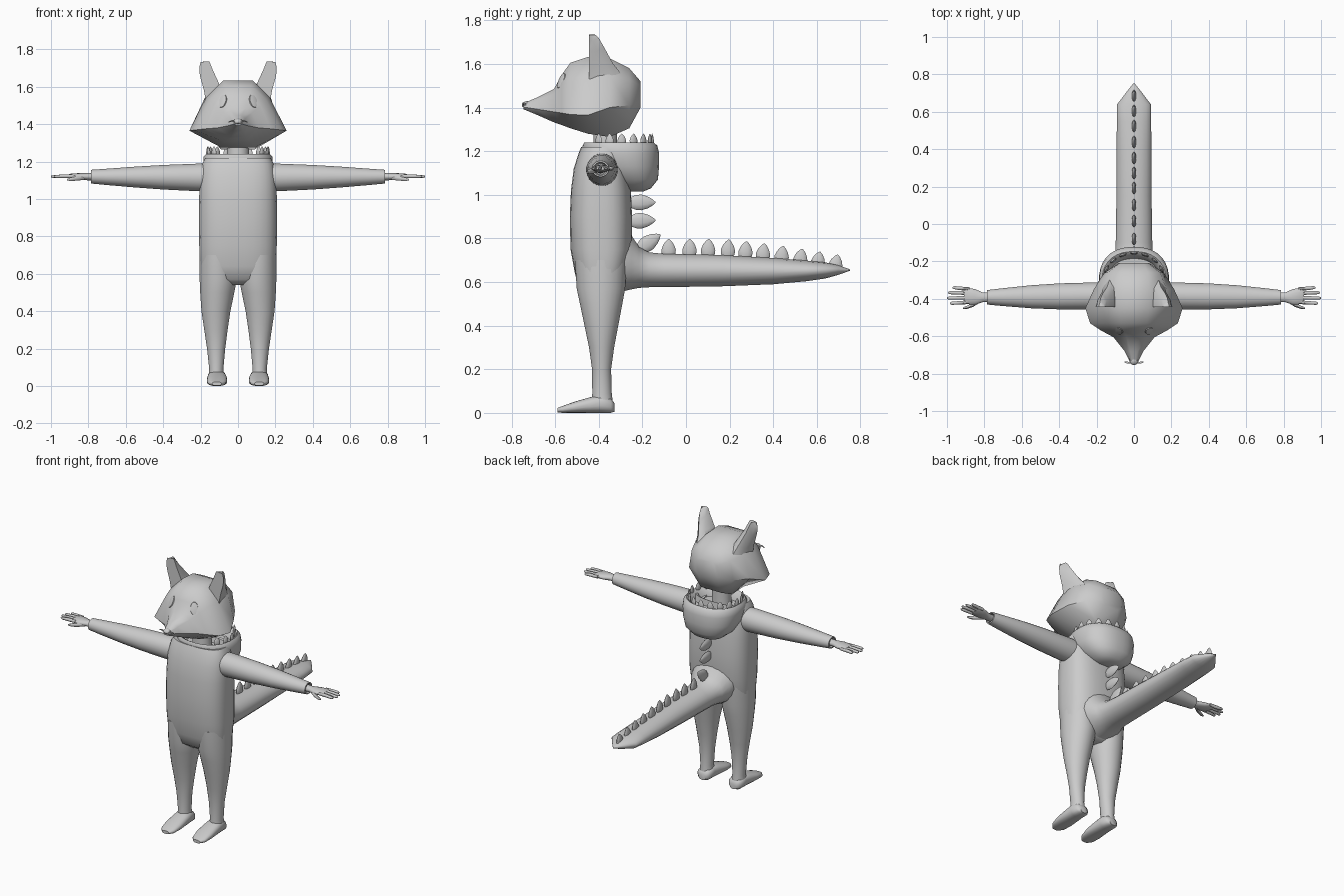
import bpy, bmesh
from math import sin, cos, pi, radians
from mathutils import Matrix, Vector

grey = bpy.data.materials.new("plain grey")
grey.diffuse_color = (0.6, 0.6, 0.6, 1)


def make(name, rows, mirror=False):
    """Skin a list of equal-length closed point rings, capped at both ends."""
    bm = bmesh.new()
    vs = [[bm.verts.new(p) for p in r] for r in rows]
    n = len(vs[0])
    for a, b in zip(vs, vs[1:]):
        for i in range(n):
            j = (i + 1) % n
            bm.faces.new((a[i], a[j], b[j], b[i]))
    bm.faces.new(vs[0])
    bm.faces.new(vs[-1])
    bmesh.ops.recalc_face_normals(bm, faces=bm.faces)
    me = bpy.data.meshes.new(name)
    bm.to_mesh(me)
    bm.free()
    ob = bpy.data.objects.new(name, me)
    me.materials.append(grey)
    bpy.context.collection.objects.link(ob)
    if mirror:
        ob.modifiers.new("mirror", "MIRROR").use_mirror_merge = False
    return ob


def loft(name, rings, axis="z", n=24, power=2.0, mirror=False):
    """rings: (position on axis, centre u, centre v, radius u, radius v)."""
    def f(c):
        return (1 if c > 0 else -1) * abs(c) ** (2 / power)
    rows = []
    for t, cu, cv, ru, rv in rings:
        row = []
        for i in range(n):
            a = 2 * pi * (i + 0.5) / n
            u, v = cu + ru * f(cos(a)), cv + rv * f(sin(a))
            row.append({"z": (u, v, t), "y": (u, t, v), "x": (t, u, v)}[axis])
        rows.append(row)
    return make(name, rows, mirror)


def leaf(name, loc, width, thick, height, rot):
    """Flattened pointed plate used for spikes and teeth."""
    ob = loft(name, [(h * height, 0, 0, thick * r, width * r) for h, r in
              ((-0.12, 0.7), (0.12, 0.95), (0.35, 1), (0.65, 0.75), (0.88, 0.38), (1, 0.06))], n=10)
    ob.data.transform(Matrix.Translation(loc) @ rot)


# torso of the suit
loft("torso", [(0.54, 0, -0.39, 0.10, 0.06), (0.57, 0, -0.39, 0.19, 0.10),
               (0.64, 0, -0.39, 0.203, 0.12), (0.75, 0, -0.388, 0.208, 0.142),
               (0.9, 0, -0.39, 0.21, 0.143), (1.02, 0, -0.39, 0.208, 0.138),
               (1.12, 0, -0.39, 0.203, 0.125), (1.19, 0, -0.385, 0.19, 0.108),
               (1.22, 0, -0.38, 0.175, 0.10), (1.215, 0, -0.375, 0.155, 0.085),
               (1.17, 0, -0.37, 0.13, 0.07)], n=32, power=2.7)
loft("neck", [(1.1, 0, -0.37, 0.07, 0.06), (1.22, 0, -0.37, 0.058, 0.055),
              (1.31, 0, -0.37, 0.058, 0.055)])

# legs and feet
loft("leg", [(0.7, 0.108, -0.39, 0.098, 0.12), (0.57, 0.106, -0.39, 0.1, 0.112),
             (0.5, 0.111, -0.389, 0.092, 0.098), (0.4, 0.118, -0.388, 0.078, 0.078),
             (0.3, 0.118, -0.387, 0.063, 0.058), (0.2, 0.117, -0.387, 0.049, 0.044),
             (0.09, 0.116, -0.385, 0.038, 0.045), (0.03, 0.115, -0.383, 0.046, 0.05)], mirror=True)
loft("foot", [(-0.59, 0.113, 0.012, 0.025, 0.010), (-0.565, 0.113, 0.016, 0.046, 0.016),
              (-0.51, 0.112, 0.026, 0.055, 0.026), (-0.44, 0.112, 0.036, 0.053, 0.036),
              (-0.39, 0.113, 0.042, 0.05, 0.042), (-0.345, 0.113, 0.034, 0.045, 0.034),
              (-0.328, 0.113, 0.025, 0.025, 0.02)], axis="y", n=20, power=2.5, mirror=True)

# arms, palms, fingers and thumbs
loft("arm", [(0.12, -0.385, 1.115, 0.07, 0.075), (0.22, -0.385, 1.115, 0.073, 0.074),
             (0.4, -0.387, 1.116, 0.070, 0.066), (0.55, -0.389, 1.117, 0.062, 0.056),
             (0.7, -0.391, 1.118, 0.048, 0.044), (0.785, -0.392, 1.119, 0.039, 0.037),
             (0.786, -0.392, 1.119, 0.032, 0.03), (0.76, -0.392, 1.119, 0.026, 0.025)],
     axis="x", mirror=True)
loft("palm", [(0.76, -0.392, 1.119, 0.024, 0.021), (0.81, -0.392, 1.119, 0.027, 0.019),
              (0.85, -0.390, 1.12, 0.043, 0.018), (0.895, -0.384, 1.121, 0.045, 0.014),
              (0.91, -0.382, 1.121, 0.038, 0.008)], axis="x", n=14, mirror=True)
for y, dy, tip in ((-0.418, -0.006, 0.985), (-0.394, -0.002, 1.0), (-0.37, 0.003, 0.995), (-0.348, 0.008, 0.97)):
    loft("finger", [(0.88, y, 1.121, 0.011, 0.011), (0.94, y + dy * 0.6, 1.121, 0.010, 0.010),
                    (tip - 0.01, y + dy, 1.12, 0.009, 0.008), (tip, y + dy, 1.12, 0.004, 0.004)],
         axis="x", n=8, mirror=True)
loft("thumb", [(0.82, -0.405, 1.115, 0.014, 0.014), (0.86, -0.432, 1.11, 0.012, 0.013),
               (0.895, -0.446, 1.105, 0.009, 0.01), (0.915, -0.45, 1.103, 0.004, 0.004)],
     axis="x", n=8, mirror=True)

# hood folded down behind the neck, with an open top
loft("hood", [(1.015, 0, -0.235, 0.06, 0.04), (1.03, 0, -0.235, 0.10, 0.075),
              (1.07, 0, -0.25, 0.15, 0.122), (1.13, 0, -0.285, 0.18, 0.162),
              (1.19, 0, -0.297, 0.187, 0.175), (1.225, 0, -0.303, 0.185, 0.172),
              (1.24, 0, -0.307, 0.172, 0.160), (1.23, 0, -0.307, 0.155, 0.143),
              (1.18, 0, -0.31, 0.14, 0.125)], n=32, power=2.3)
for i in range(13):
    a = radians(-38 + 256 * i / 12)
    loc = Vector((0.163 * cos(a), -0.307 + 0.152 * sin(a), 1.232))
    leaf("hood_tooth", loc, 0.02, 0.008, 0.048, Matrix.Rotation(a, 4, "Z"))

# tail: flares out of the back, blunt wedge tip
loft("tail", [(-0.31, 0, 0.72, 0.16, 0.17), (-0.25, 0, 0.69, 0.14, 0.125),
              (-0.215, 0, 0.667, 0.115, 0.095), (-0.17, 0, 0.656, 0.102, 0.081),
              (-0.1, 0, 0.653, 0.099, 0.077), (0.15, 0, 0.652, 0.095, 0.073),
              (0.4, 0, 0.65, 0.094, 0.061), (0.55, 0, 0.651, 0.093, 0.048),
              (0.64, 0, 0.653, 0.091, 0.037), (0.7, 0, 0.655, 0.045, 0.022),
              (0.752, 0, 0.655, 0.003, 0.003)], axis="y", n=20)

# row of spikes down the back and along the tail
for y in (-0.08, 0.015, 0.1, 0.19, 0.27, 0.35, 0.435, 0.52, 0.6, 0.68):
    z = 0.722 - 0.07 * max(0, (y - 0.15) / 0.53) ** 1.3
    leaf("tail_spike", (0, y, z), 0.033, 0.012, 0.075, Matrix.Rotation(radians(-2 - y * 15), 4, "X"))
for y, z, tilt in ((-0.24, 0.965, -90), (-0.24, 0.88, -88), (-0.2, 0.76, -55)):
    leaf("back_spike", (0, y, z), 0.036, 0.013, 0.1, Matrix.Rotation(radians(tilt), 4, "X"))

# head: y, then (half width, z) at crown, temple, cheek, jaw
head = [(-0.745, (0.010, 1.42), (0.018, 1.412), (0.018, 1.402), (0.010, 1.392)),
        (-0.68, (0.02, 1.447), (0.038, 1.43), (0.05, 1.392), (0.025, 1.365)),
        (-0.605, (0.04, 1.485), (0.075, 1.46), (0.11, 1.38), (0.04, 1.332)),
        (-0.57, (0.055, 1.55), (0.12, 1.50), (0.175, 1.375), (0.06, 1.32)),
        (-0.53, (0.07, 1.605), (0.15, 1.53), (0.235, 1.368), (0.07, 1.305)),
        (-0.45, (0.08, 1.632), (0.168, 1.545), (0.26, 1.365), (0.10, 1.28)),
        (-0.35, (0.08, 1.625), (0.175, 1.545), (0.215, 1.40), (0.09, 1.265)),
        (-0.26, (0.075, 1.58), (0.14, 1.53), (0.16, 1.41), (0.075, 1.305)),
        (-0.208, (0.05, 1.52), (0.075, 1.50), (0.08, 1.43), (0.05, 1.40))]
make("head", [[(x, y, z) for x, z in h] + [(-x, y, z) for x, z in reversed(h)] for y, *h in head])

# ears with flat fronts
make("ear", [[(x0, -0.445, z0), (x1, -0.445, z1), (x1 - 0.01, yb - 0.03, z1),
              ((x0 + x1) / 2, yb, (z0 + z1) / 2), (x0 + 0.01, yb - 0.03, z0)]
             for x0, z0, x1, z1, yb in ((0.085, 1.57, 0.172, 1.52, -0.29),
                                        (0.105, 1.625, 0.182, 1.58, -0.335),
                                        (0.135, 1.69, 0.204, 1.66, -0.375),
                                        (0.152, 1.733, 0.207, 1.705, -0.40),
                                        (0.162, 1.736, 0.2, 1.731, -0.415))], mirror=True)

# eyes: thin oval plates leaning with the face
for s in (1, -1):
    eye = loft("eye", [(-0.006, 0, 0, 0.024, 0.04), (0.002, 0, 0, 0.022, 0.037),
                       (0.004, 0, 0, 0.012, 0.02)], n=20)
    eye.data.transform(Matrix.Translation((0.083 * s, -0.572, 1.523))
                       @ Matrix.Rotation(radians(32 * s), 4, "Z") @ Matrix.Rotation(radians(65), 4, "X"))

# nose and mouth line
loft("nose", [(-0.753, 0, 1.412, 0.008, 0.006), (-0.745, 0, 1.413, 0.02, 0.013),
              (-0.73, 0, 1.415, 0.022, 0.015), (-0.715, 0, 1.418, 0.01, 0.01)], axis="y", n=12)
loft("mouth", [(0.0, -0.74, 1.402, 0.006, 0.004), (0.03, -0.742, 1.418, 0.006, 0.004),
               (0.05, -0.738, 1.412, 0.004, 0.003)], axis="x", n=6, mirror=True)

# smooth shading with sharp edges kept
bpy.ops.object.select_all(action="SELECT")
bpy.context.view_layer.objects.active = bpy.data.objects["torso"]
bpy.ops.object.shade_smooth_by_angle(angle=radians(45))
